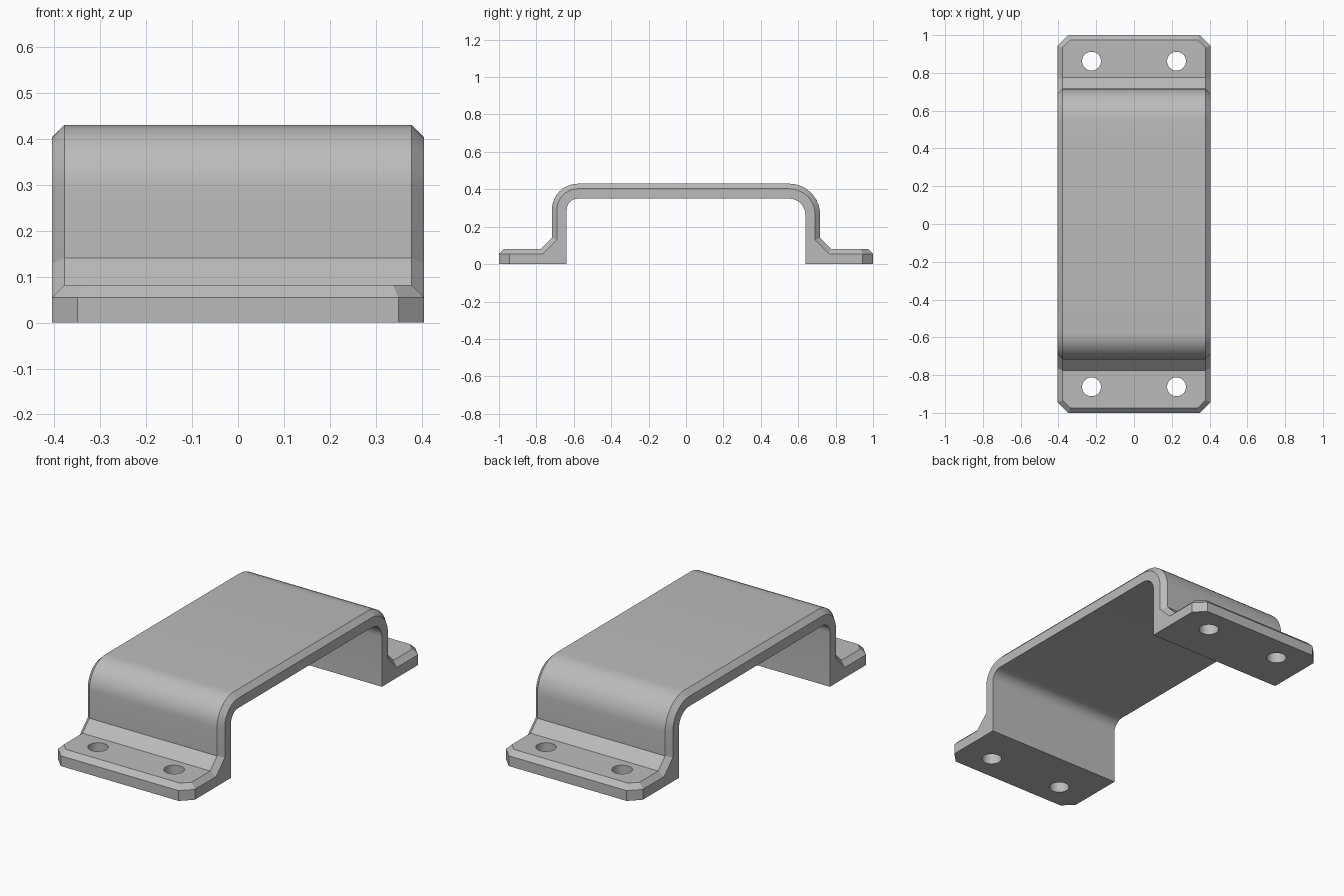
import bpy, bmesh
from math import sin, cos, pi

cube = bpy.data.objects.get("Cube")
if cube:
    bpy.data.objects.remove(cube)

HALF_WIDTH = 0.405
HALF_LENGTH = 1.0
FLANGE = 0.082     # flange height
TOP = 0.43
WALL_OUT, WALL_IN = 0.717, 0.638
CORNER, CHAMFER = 0.056, 0.027

steel = bpy.data.materials.new("light grey metal")
steel.use_nodes = True
grey = (0.5, 0.5, 0.5, 1)
steel.diffuse_color = grey
steel.node_tree.nodes["Principled BSDF"].inputs["Base Color"].default_value = grey


def bend(side, wall, top, radius, steps):
    """Quarter bend from the wall up to the top, on the given side."""
    pts = []
    for i in range(steps + 1):
        a = pi / 2 * i / steps
        pts.append((side * (wall - radius + radius * cos(a)),
                    top - radius + radius * sin(a)))
    return pts


def outer_half(side, radius, steps):
    return [(side * HALF_LENGTH, FLANGE), (side * 0.775, FLANGE),
            (side * WALL_OUT, 0.14)] + bend(side, WALL_OUT, TOP, radius, steps)


def inner_half(side, radius, steps):
    return ([(side * HALF_LENGTH, 0), (side * WALL_IN, 0)]
            + bend(side, WALL_IN, TOP - 0.08, radius, steps))


# Strap profile: outer skin front to back, then inner skin back to front
outer = outer_half(-1, 0.14, 10) + outer_half(1, 0.165, 10)[::-1]
inner = inner_half(1, 0.085, 8) + inner_half(-1, 0.06, 8)[::-1]

bm = bmesh.new()
section = [bm.verts.new((-HALF_WIDTH, y, z)) for y, z in outer + inner]
face = bm.faces.new(section)
swept = bmesh.ops.extrude_face_region(bm, geom=[face])
bmesh.ops.translate(bm, vec=(2 * HALF_WIDTH, 0, 0),
                    verts=[v for v in swept["geom"] if isinstance(v, bmesh.types.BMVert)])
bmesh.ops.recalc_face_normals(bm, faces=bm.faces)

# Clipped flange corners
corners = [e for e in bm.edges
           if all(abs(v.co.y) > HALF_LENGTH - 0.001 for v in e.verts)
           and abs(e.verts[0].co.z - e.verts[1].co.z) > 0.01]
bmesh.ops.bevel(bm, geom=corners, offset=CORNER, segments=1, affect='EDGES')
bm.normal_update()


# Chamfer around the whole outer skin
def is_outer(f):
    if abs(f.normal.x) > 0.1:
        return False
    c = f.calc_center_median()
    if abs(c.y) > HALF_LENGTH - 0.001 or c.z < 0.01:
        return False
    wall = abs(c.y) < WALL_IN + 0.001 and f.normal.z < 0.01
    return not wall


rim = [e for e in bm.edges
       if len(e.link_faces) == 2
       and is_outer(e.link_faces[0]) != is_outer(e.link_faces[1])
       and min(v.co.z for v in e.verts) > 0.01]
bmesh.ops.bevel(bm, geom=rim, offset=CHAMFER, segments=1, affect='EDGES')
bmesh.ops.recalc_face_normals(bm, faces=bm.faces)

mesh = bpy.data.meshes.new("strap_bracket")
bm.to_mesh(mesh)
bm.free()
mesh.materials.append(steel)
strap = bpy.data.objects.new("strap_bracket", mesh)
bpy.context.collection.objects.link(strap)

# Screw holes through the flanges
bpy.context.view_layer.objects.active = strap
for x in (-0.225, 0.225):
    for y in (-0.862, 0.862):
        bpy.ops.mesh.primitive_cylinder_add(vertices=32, radius=0.05, depth=0.4,
                                            location=(x, y, 0.04))
        cutter = bpy.context.object
        cutter.name = "screw_hole_cutter"
        cutter.hide_render = True
        cutter.data.materials.append(steel)
        cut = strap.modifiers.new("screw_hole", 'BOOLEAN')
        cut.operation = 'DIFFERENCE'
        cut.solver = 'EXACT'
        cut.object = cutter
        bpy.context.view_layer.objects.active = strap
        bpy.ops.object.modifier_apply(modifier=cut.name)
        bpy.data.objects.remove(cutter)

bpy.ops.object.select_all(action='DESELECT')
strap.select_set(True)
bpy.context.view_layer.objects.active = strap
bpy.ops.object.shade_smooth_by_angle(angle=pi / 6)
